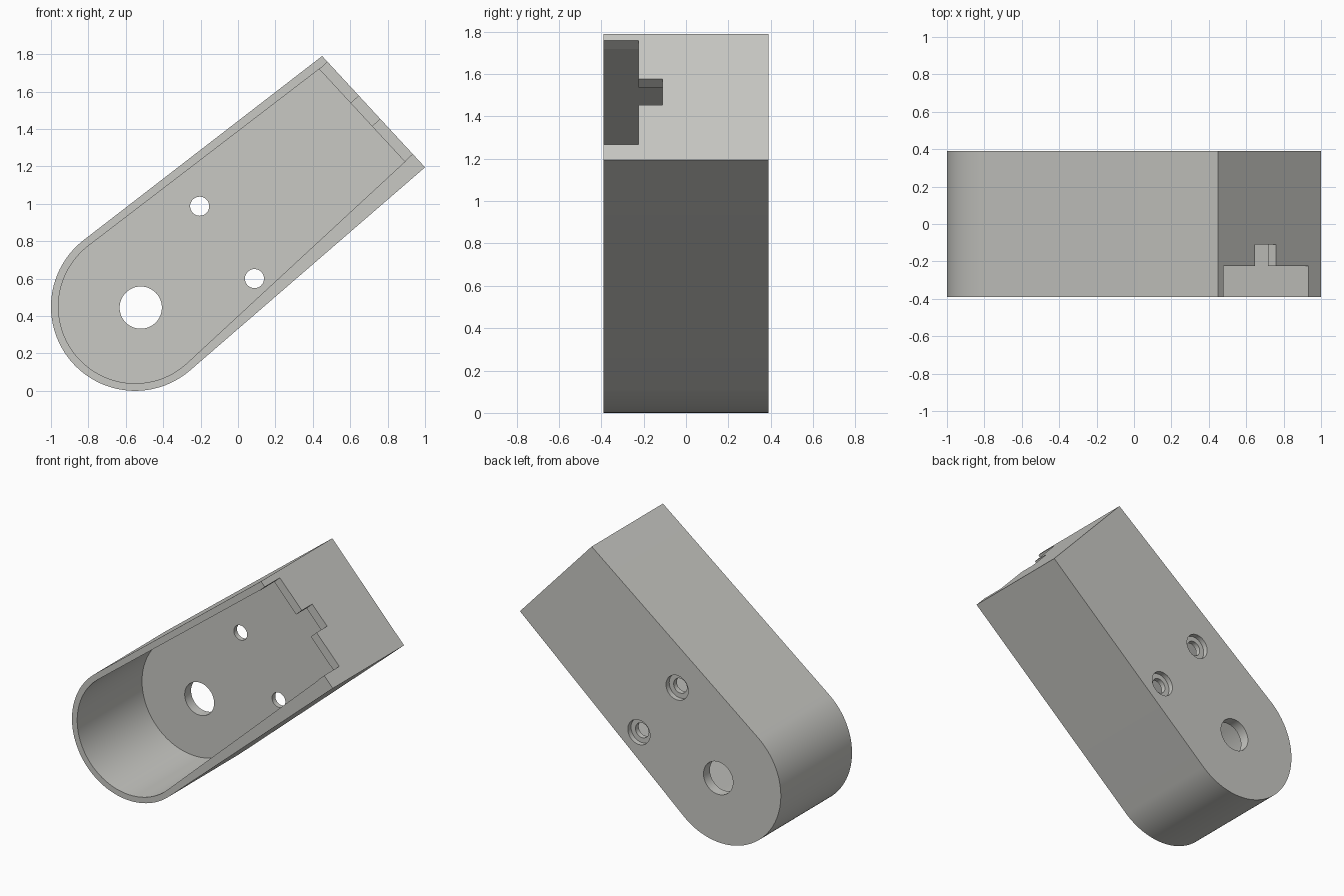
import bpy, bmesh, math
from mathutils import Vector

if "Cube" in bpy.data.objects:
    bpy.data.objects.remove(bpy.data.objects["Cube"])

grey = bpy.data.materials.new("warm grey")
grey.diffuse_color = (0.58, 0.58, 0.55, 1)
grey.use_nodes = True
grey.node_tree.nodes["Principled BSDF"].inputs["Base Color"].default_value = grey.diffuse_color

CENTRE = Vector((-0.55, 0.45))


def prism(name, outline, y0, y1):
    """Extrude an x-z outline from y0 to y1."""
    bm = bmesh.new()
    face = bm.faces.new([bm.verts.new((x, y0, z)) for x, z in outline])
    ext = bmesh.ops.extrude_face_region(bm, geom=[face])
    verts = [v for v in ext["geom"] if isinstance(v, bmesh.types.BMVert)]
    bmesh.ops.translate(bm, vec=(0, y1 - y0, 0), verts=verts)
    bmesh.ops.recalc_face_normals(bm, faces=bm.faces)
    mesh = bpy.data.meshes.new(name)
    bm.to_mesh(mesh)
    bm.free()
    mesh.materials.append(grey)
    ob = bpy.data.objects.new(name, mesh)
    bpy.context.collection.objects.link(ob)
    return ob


def circle(x, z, r, n=48):
    return [(x + r * math.cos(2 * math.pi * i / n),
             z + r * math.sin(2 * math.pi * i / n)) for i in range(n)]


def rounded_outline(r, top, low, n=64):
    """Round end of radius r with tangent sides running to two corners."""
    def tangent(p, sign):
        d = Vector(p) - CENTRE
        return math.atan2(d.y, d.x) + sign * math.acos(r / d.length)
    a0, a1 = tangent(top, 1), tangent(low, -1) + 2 * math.pi
    arc = [a0 + (a1 - a0) * i / n for i in range(n + 1)]
    return [top] + [(CENTRE.x + r * math.cos(a), CENTRE.y + r * math.sin(a))
                    for a in arc] + [low]


# Housing block and its open-front cavity
TOP, LOW = (0.45, 1.79), (1.0, 1.195)
IN_TOP, IN_LOW = (0.434, 1.72), (0.892, 1.225)
housing = prism("housing", rounded_outline(0.45, TOP, LOW), -0.39, 0.39)
cutters = [prism("cavity_cutter", rounded_outline(0.41, IN_TOP, IN_LOW), -0.5, 0.32)]

# Stepped notch through the end wall
a, b = Vector(IN_TOP), Vector(IN_LOW)
along = (b - a).normalized()
out = Vector((-along.y, along.x))
width = (b - a).length


def notch(name, s0, s1, y0, y1):
    pts = [a + along * s + out * t
           for s, t in ((s0, -0.015), (s1, -0.015), (s1, 0.15), (s0, 0.15))]
    cutters.append(prism(name, [tuple(p) for p in pts], y0, y1))


notch("wide_notch_cutter", 0.002, width - 0.002, -0.5, -0.225)
notch("small_notch_cutter", 0.249, 0.416, -0.3, -0.11)

# Large hole and two counterbored screw holes in the back plate
cutters.append(prism("large_hole_cutter", circle(-0.52, 0.445, 0.113), 0.2, 0.5))
for x, z in ((-0.205, 0.987), (0.088, 0.6)):
    cutters.append(prism("screw_hole_cutter", circle(x, z, 0.051), 0.2, 0.5))
    cutters.append(prism("counterbore_cutter", circle(x, z, 0.085), 0.355, 0.5))

for c in cutters:
    mod = housing.modifiers.new(c.name, "BOOLEAN")
    mod.operation = "DIFFERENCE"
    mod.solver = "EXACT"
    mod.object = c
    c.hide_render = True

# Bake the cuts and discard the cutters
dg = bpy.context.evaluated_depsgraph_get()
result = bpy.data.meshes.new_from_object(housing.evaluated_get(dg))
housing.modifiers.clear()
housing.data = result
for c in cutters:
    bpy.data.objects.remove(c)

bpy.context.view_layer.objects.active = housing
housing.select_set(True)
bpy.ops.object.shade_smooth_by_angle(angle=math.radians(25))
